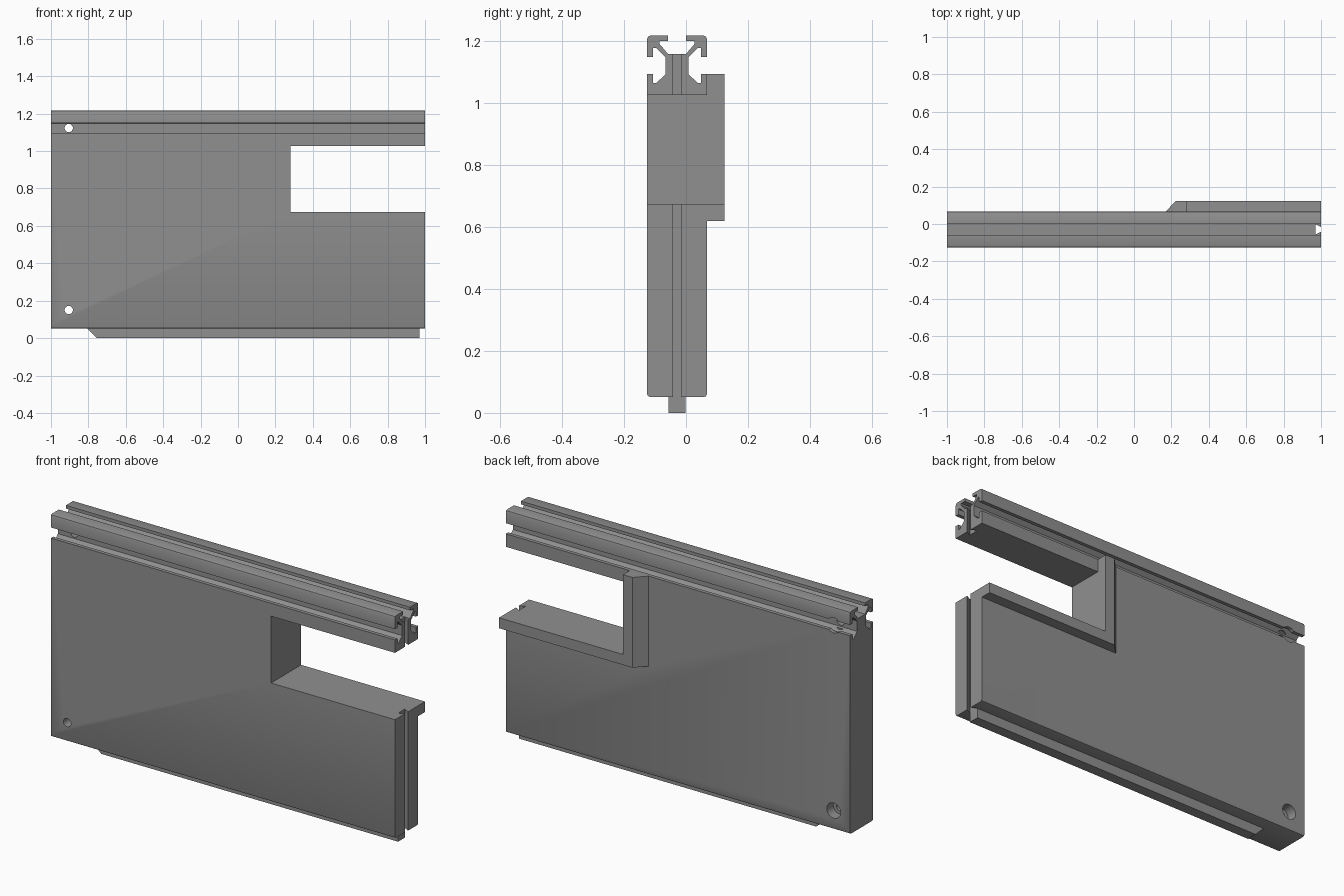
import bpy, bmesh, math

if "Cube" in bpy.data.objects:
    bpy.data.objects.remove(bpy.data.objects["Cube"])

grey = bpy.data.materials.new("mid grey")
grey.diffuse_color = (0.28, 0.28, 0.28, 1)
grey.use_nodes = True
grey.node_tree.nodes["Principled BSDF"].inputs["Base Color"].default_value = grey.diffuse_color

MID = -0.029           # centre plane of the panel thickness
FRONT, BACK = -0.125, 0.068


def prism(name, pts, axis, lo, hi):
    """Extrude a closed 2D outline along one axis."""
    place = {"X": lambda a, b, t: (t, a, b),
             "Y": lambda a, b, t: (a, t, b),
             "Z": lambda a, b, t: (a, b, t)}[axis]
    bm = bmesh.new()
    low = [bm.verts.new(place(a, b, lo)) for a, b in pts]
    high = [bm.verts.new(place(a, b, hi)) for a, b in pts]
    bm.faces.new(low)
    bm.faces.new(high[::-1])
    for i in range(len(pts)):
        j = (i + 1) % len(pts)
        bm.faces.new((low[i], high[i], high[j], low[j]))
    bmesh.ops.recalc_face_normals(bm, faces=bm.faces)
    mesh = bpy.data.meshes.new(name)
    bm.to_mesh(mesh)
    bm.free()
    mesh.materials.append(grey)
    ob = bpy.data.objects.new(name, mesh)
    bpy.context.collection.objects.link(ob)
    return ob


def rect(a0, b0, a1, b1):
    return [(a0, b0), (a1, b0), (a1, b1), (a0, b1)]


def circle(x, z, r, n=32):
    return [(x + r * math.cos(2 * math.pi * i / n),
             z + r * math.sin(2 * math.pi * i / n)) for i in range(n)]


def combine(target, tool, operation):
    """Apply a boolean and discard the tool."""
    mod = target.modifiers.new("bool", "BOOLEAN")
    mod.operation, mod.object, mod.solver = operation, tool, "EXACT"
    tool.hide_render = True
    bpy.ops.object.select_all(action="DESELECT")
    bpy.context.view_layer.objects.active = target
    target.select_set(True)
    bpy.ops.object.modifier_apply(modifier=mod.name)
    bpy.data.objects.remove(tool)


# Panel with slotted top rail: half section mirrored about the centre plane
half = [(0.0865, 0.051), (0.0935, 0.054), (0.0965, 0.061),
        (0.0965, 1.094), (0.077, 1.094), (0.077, 1.065), (0.067, 1.065),
        (0.037, 1.094), (0.037, 1.148), (0.067, 1.178), (0.077, 1.178),
        (0.077, 1.15), (0.0965, 1.15), (0.0965, 1.208), (0.0935, 1.215),
        (0.0865, 1.218), (0.029, 1.218), (0.029, 1.201), (0.056, 1.201),
        (0.056, 1.191), (0.029, 1.159)]
section = [(MID + u, z) for u, z in half] + [(MID - u, z) for u, z in half[::-1]]
panel = prism("panel", section, "X", -1, 1)

# Window open to the right end
combine(panel, prism("window_cutter", rect(0.28, 0.675, 1.2, 1.026),
                     "Y", -0.3, 0.3), "DIFFERENCE")

# Raised L-shaped rim on the back, around the window
rim = prism("rim", [(0.17, 0.058), (1, 0.058), (1, 0.124), (0.225, 0.124),
                    (0.17, BACK)], "Z", 0.62, 1.094)
combine(rim, prism("rim_cutter", rect(0.28, 0.675, 1.2, 1.3),
                   "Y", -0.3, 0.3), "DIFFERENCE")
combine(panel, rim, "UNION")

# Dovetail groove down the right end
groove = [(1.01, MID - 0.009), (1.01, MID + 0.009), (0.997, MID + 0.014),
          (0.97, MID + 0.028), (0.97, MID - 0.028), (0.997, MID - 0.014)]
combine(panel, prism("groove_cutter", groove, "Z", -0.1, 1.3), "DIFFERENCE")

# Screw holes, counterbored from the back
for z in (0.15, 1.123):
    combine(panel, prism("hole_cutter", circle(-0.905, z, 0.022),
                         "Y", -0.3, 0.3), "DIFFERENCE")
    combine(panel, prism("counterbore_cutter", circle(-0.905, z, 0.04),
                         "Y", 0.014, 0.3), "DIFFERENCE")

# Tongue along the bottom edge
tongue = prism("bottom_tongue", [(-0.805, 0.051), (-0.755, 0), (0.97, 0),
                                 (0.97, 0.051)], "Y", MID - 0.028, MID + 0.028)

for ob in (panel, tongue):
    bpy.ops.object.select_all(action="DESELECT")
    bpy.context.view_layer.objects.active = ob
    ob.select_set(True)
    bpy.ops.object.shade_smooth_by_angle(angle=math.radians(30))
